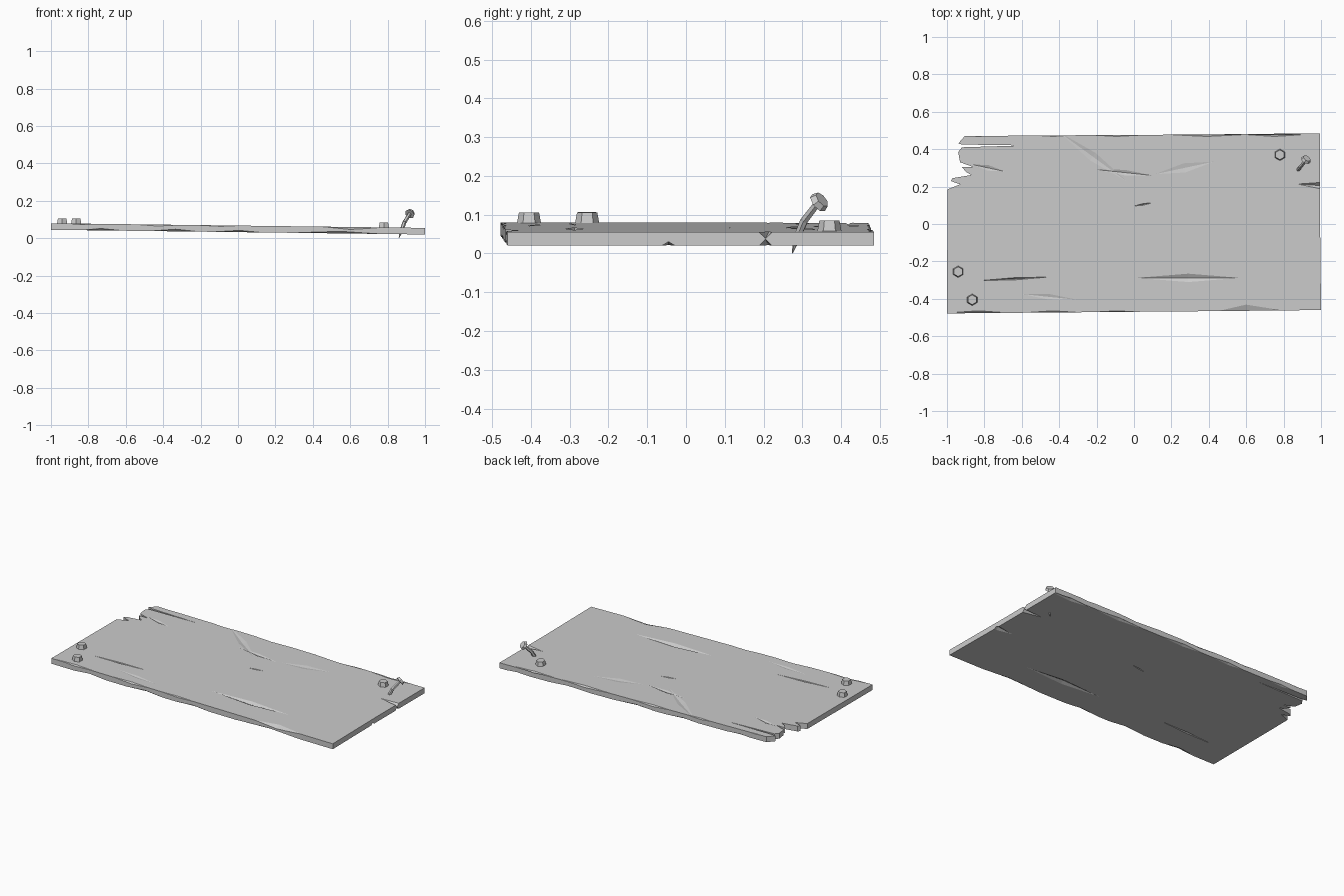
import bpy, bmesh, math, random
from mathutils import Vector, Matrix

random.seed(4)
old = bpy.data.objects.get("Cube")
if old:
    bpy.data.objects.remove(old, do_unlink=True)

grey = bpy.data.materials.new("worn grey")
grey.use_nodes = True
COLOUR = (0.6, 0.6, 0.6, 1)
grey.diffuse_color = COLOUR
grey.node_tree.nodes["Principled BSDF"].inputs["Base Color"].default_value = COLOUR

TOP, BOTTOM, SLOPE = 0.0675, 0.0325, -0.0125


def make(name, bm):
    bmesh.ops.recalc_face_normals(bm, faces=bm.faces)
    mesh = bpy.data.meshes.new(name)
    bm.to_mesh(mesh)
    bm.free()
    mesh.materials.append(grey)
    obj = bpy.data.objects.new(name, mesh)
    bpy.context.collection.objects.link(obj)
    return obj


def lean(obj):
    """Slope the part gently down towards +x."""
    for v in obj.data.vertices:
        v.co.z += SLOPE * v.co.x


def rod(bm, a, b, r1, r2, sides):
    a, b = Vector(a), Vector(b)
    d = b - a
    place = Matrix.Translation((a + b) / 2) @ d.to_track_quat('Z', 'Y').to_matrix().to_4x4()
    bmesh.ops.create_cone(bm, cap_ends=True, segments=sides, radius1=r1,
                          radius2=r2, depth=d.length, matrix=place)


# Plank outline, with a splintered back corner
outline = [(-1, -0.478), (-0.3, -0.472), (0.4, -0.466), (1, -0.46),
           (0.995, 0.0), (0.995, 0.485), (0.3, 0.478), (-0.4, 0.474),
           (-0.905, 0.47), (-0.94, 0.43), (-0.92, 0.425), (-0.59, 0.42),
           (-0.92, 0.41), (-0.94, 0.385), (-0.93, 0.33), (-0.86, 0.305),
           (-0.92, 0.305), (-0.90, 0.28), (-0.87, 0.262), (-0.97, 0.245),
           (-0.98, 0.23), (-0.93, 0.212), (-0.997, 0.185)]
bm = bmesh.new()
face = bm.faces.new([bm.verts.new((x, y, BOTTOM)) for x, y in outline])
raised = bmesh.ops.extrude_face_region(bm, geom=[face])
for v in raised["geom"]:
    if isinstance(v, bmesh.types.BMVert):
        v.co.z = TOP
plank = make("plank", bm)


def carve(x, y, z, length, width, depth, turn=0):
    """Cut a tapering V-shaped split or dent into the plank."""
    bm = bmesh.new()
    for axis, size in enumerate((length / 2, width / 2, depth)):
        for sign in (-1, 1):
            p = Vector((0, 0, 0))
            p[axis] = sign * size
            bm.verts.new(p)
    bmesh.ops.convex_hull(bm, input=bm.verts)
    bm.transform(Matrix.Translation((x, y, z)) @ Matrix.Rotation(math.radians(turn), 4, 'Z'))
    cutter = make("split_cutter", bm)
    cutter.hide_render = True
    cut = plank.modifiers.new("split", 'BOOLEAN')
    cut.operation, cut.solver, cut.object = 'DIFFERENCE', 'EXACT', cutter
    bpy.context.view_layer.objects.active = plank
    bpy.ops.object.modifier_apply(modifier=cut.name)
    bpy.data.objects.remove(cutter, do_unlink=True)


# Splits on both faces
for z in (TOP, BOTTOM):
    carve(1.0, 0.205, z, 0.25, 0.035, 0.017, -4)
    carve(-0.64, -0.293, z, 0.37, 0.012, 0.012, 3)
    carve(0.05, 0.105, z, 0.10, 0.009, 0.012, 10)
    carve(0.29, -0.288, z, 0.55, 0.045, 0.012, 0)
carve(0.98, -0.045, BOTTOM, 0.2, 0.04, 0.012)
# Shallow dents in the upper face
carve(-0.22, 0.36, TOP, 0.45, 0.05, 0.006, -36)
carve(-0.05, 0.275, TOP, 0.3, 0.03, 0.006, -6)
carve(0.27, 0.30, TOP, 0.32, 0.05, 0.004, 12)
carve(-0.78, 0.30, TOP, 0.18, 0.03, 0.006, -12)
carve(-0.45, -0.39, TOP, 0.3, 0.03, 0.004, -6)
# Chipped long edges
carve(0.6, -0.466, TOP, 0.36, 0.07, 0.014, 2)
carve(0.55, -0.466, BOTTOM, 0.5, 0.04, 0.012)
for i in range(5):
    x = -0.8 + i * 0.38 + random.uniform(-0.06, 0.06)
    length = random.uniform(0.25, 0.4)
    carve(x, 0.477, TOP, length, 0.018, 0.01)
    carve(x + 0.12, 0.477, BOTTOM, length, 0.03, 0.01)
    if i < 3:
        carve(x, -0.473, TOP, length, 0.018, 0.008)
        carve(x + 0.1, -0.473, BOTTOM, length, 0.035, 0.012)
lean(plank)

# Tapered hexagonal bolt heads
for name, x, y in (("bolt_front", -0.865, -0.405), ("bolt_middle", -0.94, -0.255),
                   ("bolt_back", 0.78, 0.37)):
    bm = bmesh.new()
    rod(bm, (x, y, TOP - 0.01), (x, y, TOP + 0.027), 0.033, 0.026, 6)
    lean(make(name, bm))

# Bent nail: sharp tip under the plank, crooked shaft and flat tilted head
bm = bmesh.new()
bend = (0.89, 0.305, 0.085)
neck = (0.918, 0.34, 0.13)
rod(bm, (0.86, 0.274, 0.0), (0.874, 0.286, 0.04), 0.001, 0.010, 6)
rod(bm, (0.874, 0.286, 0.04), bend, 0.010, 0.011, 6)
rod(bm, bend, neck, 0.011, 0.010, 6)
rod(bm, neck, (0.925, 0.351, 0.139), 0.028, 0.022, 7)
make("bent_nail", bm)
